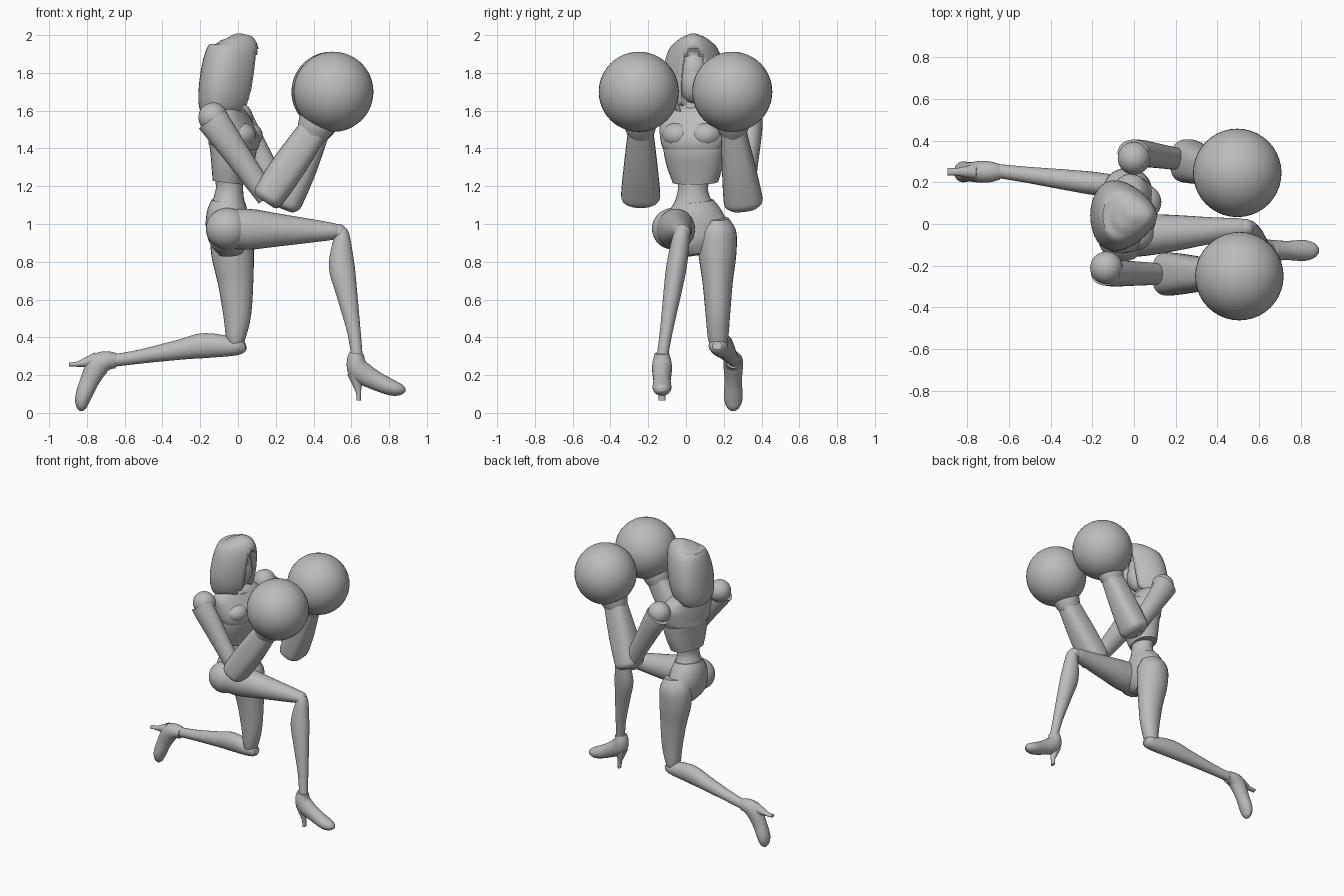
import bpy, bmesh
from math import sin, cos, pi, radians
from mathutils import Vector, Matrix

cube = bpy.data.objects.get("Cube")
if cube:
    bpy.data.objects.remove(cube, do_unlink=True)

GREY = (0.5, 0.5, 0.5, 1)
grey = bpy.data.materials.new("plain grey")
grey.use_nodes = True
grey.diffuse_color = GREY
grey.node_tree.nodes["Principled BSDF"].inputs["Base Color"].default_value = GREY
Y = Vector((0, 1, 0))


def finish(name, bm, matrix=None, angle=40):
    """Turn a bmesh into a shaded grey object."""
    bmesh.ops.recalc_face_normals(bm, faces=bm.faces)
    if matrix:
        bm.transform(matrix)
    mesh = bpy.data.meshes.new(name)
    bm.to_mesh(mesh)
    bm.free()
    mesh.materials.append(grey)
    obj = bpy.data.objects.new(name, mesh)
    bpy.context.collection.objects.link(obj)
    bpy.context.view_layer.objects.active = obj
    obj.select_set(True)
    bpy.ops.object.shade_smooth_by_angle(angle=radians(angle))
    obj.select_set(False)
    return obj


def smooth_rows(rows, steps=4):
    """Catmull-Rom interpolation of rows of numbers."""
    v = [Vector(r) for r in rows]
    v = [v[0]] + v + [v[-1]]
    out = []
    for p, q, r, s in zip(v, v[1:], v[2:], v[3:]):
        for i in range(steps):
            t = i / steps
            out.append(0.5 * (2 * q + (r - p) * t + (2 * p - 5 * q + 4 * r - s) * t * t
                              + (3 * q - p - 3 * r + s) * t ** 3))
    return out + [v[-1]]


def loft(name, rows, matrix=None, side=Y, power=1.0, sides=28, egg=0):
    """Skin along rows of x, y, z, side radius, front radius."""
    rows = smooth_rows(rows)
    bm = bmesh.new()
    rings = []
    for i, row in enumerate(rows):
        before, after = rows[max(i - 1, 0)], rows[min(i + 1, len(rows) - 1)]
        along = Vector(after[:3]) - Vector(before[:3])
        front = along.cross(side).normalized()
        across = front.cross(along).normalized()
        ring = []
        for k in range(sides):
            c, s = cos(2 * pi * k / sides), sin(2 * pi * k / sides)
            c = abs(c) ** power * (1 if c > 0 else -1)
            s = abs(s) ** power * (1 if s > 0 else -1)
            ring.append(bm.verts.new(Vector(row[:3]) + front * c * row[4]
                                     + across * s * row[3] * (1 - egg * c)))
        rings.append(ring)
    for a, b in zip(rings, rings[1:]):
        for k in range(sides):
            n = (k + 1) % sides
            bm.faces.new((a[k], a[n], b[n], b[k]))
    bm.faces.new(rings[0])
    bm.faces.new(rings[-1])
    return finish(name, bm, matrix)


def limb(name, start, end, profile, side=Y, power=1.0):
    """Loft on a straight axis: fraction, side radius, front radius, front offset."""
    start, end = Vector(start), Vector(end)
    front = (end - start).cross(side).normalized()
    rows = [(*(start.lerp(end, t) + front * off), a, b) for t, a, b, off in profile]
    return loft(name, rows, side=side, power=power)


def ball(name, centre, size, matrix=None):
    bm = bmesh.new()
    bmesh.ops.create_uvsphere(bm, u_segments=40, v_segments=24, radius=1)
    bm.transform(Matrix.Translation(centre) @ Matrix.Diagonal((*size, 1)))
    return finish(name, bm, matrix)


# Hood: closed egg-shaped skin, then a recessed face opening
hood = loft("hood", [(-.03, .04, 2, .01, .01), (-.025, .04, 1.985, .065, .075),
                     (-.02, .04, 1.94, .115, .13), (-.04, .04, 1.84, .152, .148),
                     (-.06, .04, 1.72, .165, .148), (-.075, .04, 1.63, .15, .135),
                     (-.075, .04, 1.585, .125, .115)], egg=.25, sides=36)
bm = bmesh.new()
bm.from_mesh(hood.data)
opening = [f for f in bm.faces if f.normal.x > .45 and f.calc_center_median().z < 1.93
           and abs(f.calc_center_median().y - .04) < .1 * (1.98 - f.calc_center_median().z) ** .35]
bmesh.ops.inset_region(bm, faces=opening, thickness=.008)
for v in {v for f in opening for v in f.verts}:
    v.co.x -= .07
bm.to_mesh(hood.data)
bm.free()
ball("face", (-.02, .04, 1.8), (.085, .085, .13))
ball("face_mask", (0, .04, 1.75), (.075, .075, .11))
loft("neck", [(-.045, .045, 1.8, .06, .06), (-.05, .045, 1.68, .055, .055),
              (-.055, .045, 1.58, .08, .07)])

# Torso, turned toward the right
turn = Matrix.Translation((-.045, .05, 0)) @ Matrix.Rotation(radians(-14), 4, "Z")
loft("upper_chest", [(-.01, 0, 1.65, .065, .055), (-.015, 0, 1.61, .14, .075),
                     (-.005, 0, 1.56, .19, .095), (.01, 0, 1.5, .19, .115),
                     (.025, 0, 1.44, .18, .13), (.025, 0, 1.4, .165, .12)], turn, power=.85)
loft("corset", [(.02, 0, 1.43, .165, .12), (.02, 0, 1.38, .163, .116),
                (.01, 0, 1.3, .148, .1), (0, 0, 1.22, .12, .085)], turn, power=.85)
for s, word in ((-1, "right"), (1, "left")):
    ball(word + "_bust", (.075, s * .075, 1.47), (.085, .085, .07), turn)
loft("waist", [(-.05, .04, 1.3, .1, .08), (-.045, .037, 1.2, .08, .072),
               (-.048, .037, 1.14, .09, .08), (-.052, .04, 1.07, .125, .1)])
loft("pelvis", [(-.05, .04, 1.12, .105, .09), (-.055, .045, 1.06, .145, .11),
                (-.055, .05, .98, .175, .115), (-.045, .06, .9, .15, .1),
                (-.04, .07, .84, .07, .06)])

# Right leg: thigh forward, shin down
ball("right_hip", (-.055, -.07, .975), (.115, .11, .11))
limb("right_thigh", (-.06, -.06, .975), (.53, -.02, .96),
     [(0, .1, .1, 0), (.2, .1, .108, 0), (.45, .085, .088, 0),
      (.75, .062, .063, 0), (.95, .05, .045, 0), (1, .042, .036, 0)])
ball("right_knee", (.532, -.02, .955), (.045, .045, .045))
limb("right_shin", (.545, -.02, .97), (.63, -.125, .3),
     [(0, .03, .03, 0), (.06, .045, .043, 0), (.28, .054, .068, -.02),
      (.5, .047, .056, -.012), (.8, .034, .036, 0), (1, .03, .03, 0)])

# Left leg: thigh down, shin trailing behind
limb("left_thigh", (-.035, .165, 1.03), (-.01, .17, .35),
     [(0, .06, .08, .01), (.1, .1, .112, 0), (.28, .1, .113, 0), (.5, .08, .094, .01),
      (.75, .065, .074, .012), (.93, .054, .052, 0), (1, .04, .035, 0)])
ball("left_knee", (-.005, .17, .355), (.045, .05, .045))
limb("left_shin", (.04, .165, .355), (-.66, .255, .277),
     [(0, .025, .02, 0), (.06, .047, .045, 0), (.3, .055, .066, -.025),
      (.5, .05, .053, -.018), (.8, .038, .037, -.005), (1, .033, .033, 0)])


# High-heeled feet, made once around the ankle and placed twice
def foot(word, place):
    loft(word + "_shoe", [(.003, 0, .005, .038, .04), (0, 0, -.04, .05, .05),
                          (.022, 0, -.09, .052, .06), (.105, 0, -.14, .046, .05),
                          (.19, 0, -.177, .05, .042), (.24, 0, -.187, .035, .028),
                          (.262, 0, -.19, .01, .008)], place)
    loft(word + "_heel", [(-.002, 0, -.1, .04, .045), (.006, 0, -.16, .026, .025),
                          (.013, 0, -.2, .018, .014), (.014, 0, -.245, .018, .011)], place)


foot("right", Matrix.Translation((.625, -.127, .31)))
foot("left", Matrix.Translation((-.65, .25, .278)) @ Matrix.Rotation(radians(88), 4, "Y"))

# Arms: ball shoulder, slim upper arm, flared forearm, cuff and round glove
for word, shoulder, elbow, wrist, glove in (
        ("right", (-.132, -.21, 1.565), (.155, -.24, 1.14), (.4, -.24, 1.5), (.505, -.25, 1.7)),
        ("left", (0, .315, 1.565), (.25, .305, 1.11), (.41, .25, 1.5), (.495, .245, 1.7))):
    ball(word + "_shoulder", shoulder, (.078, .078, .078))
    top = Vector(shoulder) + Vector((-.005, -.025 if word == "right" else .03, -.01))
    limb(word + "_upper_arm", top, elbow,
         [(0, .06, .085, 0), (.15, .064, .08, 0), (.5, .058, .068, 0), (1, .05, .055, 0)])
    limb(word + "_forearm", elbow, wrist,
         [(-.06, .07, .06, 0), (0, .1, .082, 0), (.12, .102, .088, 0), (.5, .088, .09, 0),
          (1, .066, .078, 0)], power=.75)
    limb(word + "_cuff", wrist, glove,
         [(-.12, .07, .08, 0), (.05, .082, .094, 0), (.25, .09, .105, 0), (.5, .11, .12, 0)])
    ball(word + "_glove", glove, (.212, .212, .212))
